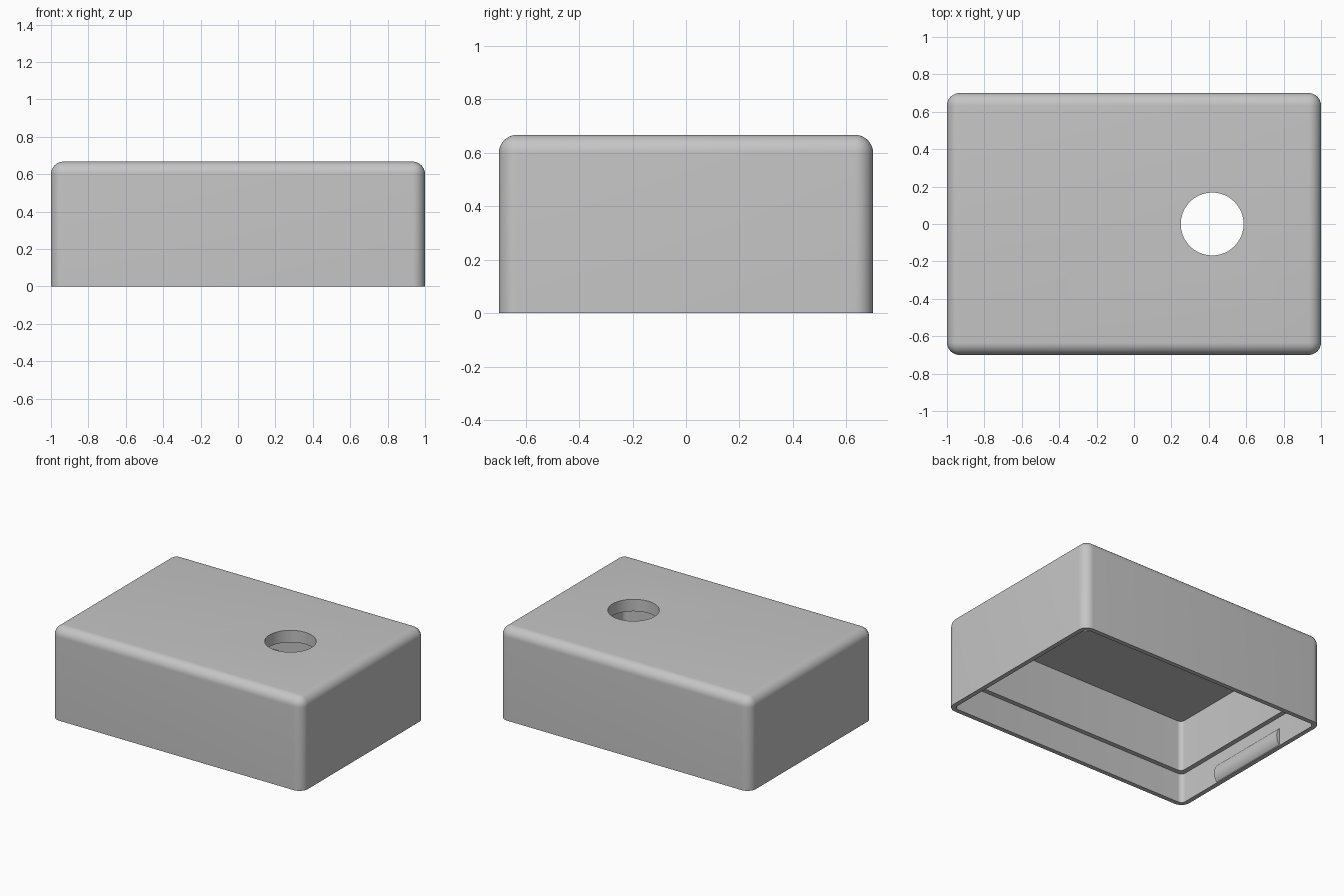
import bpy, bmesh, math

if "Cube" in bpy.data.objects:
    bpy.data.objects.remove(bpy.data.objects["Cube"], do_unlink=True)

LENGTH, DEPTH, HEIGHT = 2.0, 1.4, 0.667
FILLET = 0.067
LIP, WALL = 0.033, 0.067          # wall thickness below and above the ledge
LEDGE_Z, CEILING_Z = 0.213, 0.581

grey = bpy.data.materials.new("light_grey_plastic")
grey.use_nodes = True
colour = (0.56, 0.56, 0.56, 1)
grey.diffuse_color = colour
grey.node_tree.nodes["Principled BSDF"].inputs["Base Color"].default_value = colour


def finish(name, bm):
    mesh = bpy.data.meshes.new(name)
    bmesh.ops.recalc_face_normals(bm, faces=bm.faces)
    bm.to_mesh(mesh)
    bm.free()
    mesh.materials.append(grey)
    obj = bpy.data.objects.new(name, mesh)
    bpy.context.collection.objects.link(obj)
    return obj


def rounded_block(name, length, depth, bottom, top, radius, round_top=False):
    """Block with rounded upright edges and, if asked, a rounded top rim."""
    bm = bmesh.new()
    bmesh.ops.create_cube(bm, size=1)
    for v in bm.verts:
        v.co = (v.co.x * length, v.co.y * depth, top if v.co.z > 0 else bottom)
    edges = []
    for e in bm.edges:
        a, b = (v.co.z for v in e.verts)
        if abs(a - b) > 1e-5 or (round_top and min(a, b) > bottom + 1e-5):
            edges.append(e)
    bmesh.ops.bevel(bm, geom=edges, offset=radius, segments=10, profile=0.5,
                    affect='EDGES', clamp_overlap=True)
    return finish(name, bm)


def cut(target, cutter):
    cutter.hide_render = True
    mod = target.modifiers.new("cut", 'BOOLEAN')
    mod.operation, mod.solver, mod.object = 'DIFFERENCE', 'EXACT', cutter
    bpy.context.view_layer.objects.active = target
    bpy.ops.object.modifier_apply(modifier=mod.name)
    bpy.data.objects.remove(cutter, do_unlink=True)


def smooth(obj, angle):
    bpy.ops.object.select_all(action='DESELECT')
    obj.select_set(True)
    bpy.context.view_layer.objects.active = obj
    bpy.ops.object.shade_smooth_by_angle(angle=math.radians(angle))


# Outer shell, open underneath
shell = rounded_block("lid_shell", LENGTH, DEPTH, 0, HEIGHT, FILLET, True)

# Main cavity, then the wider recess that leaves a ledge
cut(shell, rounded_block("cavity", LENGTH - 2 * WALL, DEPTH - 2 * WALL,
                         -0.1, CEILING_Z, 0.033))
cut(shell, rounded_block("rim_recess", LENGTH - 2 * LIP, DEPTH - 2 * LIP,
                         -0.05, LEDGE_Z, FILLET - LIP))

# Round hole through the top
bm = bmesh.new()
bmesh.ops.create_cone(bm, cap_ends=True, segments=64, radius1=0.168,
                      radius2=0.168, depth=0.4)
bmesh.ops.translate(bm, verts=bm.verts, vec=(0.418, 0, HEIGHT))
cut(shell, finish("hole", bm))
smooth(shell, 30)

# Shallow snap ridges on the inside of both end walls
CHORD, RISE, HALF = 0.12, 0.022, 0.317
radius = (CHORD ** 2 / 4 + RISE ** 2) / (2 * RISE)
sweep = math.asin(CHORD / 2 / radius)
for side, label in ((1, "left"), (-1, "right")):
    bm = bmesh.new()
    wall_x = LENGTH / 2 - LIP
    profile = []
    for i in range(13):
        a = sweep * (i / 6 - 1)
        x = wall_x + radius - RISE - radius * math.cos(a)
        profile.append((side * x, 0.067 + radius * math.sin(a)))
    for z in (0.067 + CHORD / 2, 0.067 - CHORD / 2):
        profile.append((side * (wall_x + 0.01), z))
    face = bm.faces.new([bm.verts.new((x, -HALF, z)) for x, z in profile])
    result = bmesh.ops.extrude_face_region(bm, geom=[face], use_keep_orig=True)
    moved = [g for g in result["geom"] if isinstance(g, bmesh.types.BMVert)]
    bmesh.ops.translate(bm, verts=moved, vec=(0, 2 * HALF, 0))
    smooth(finish("snap_ridge_" + label, bm), 30)
